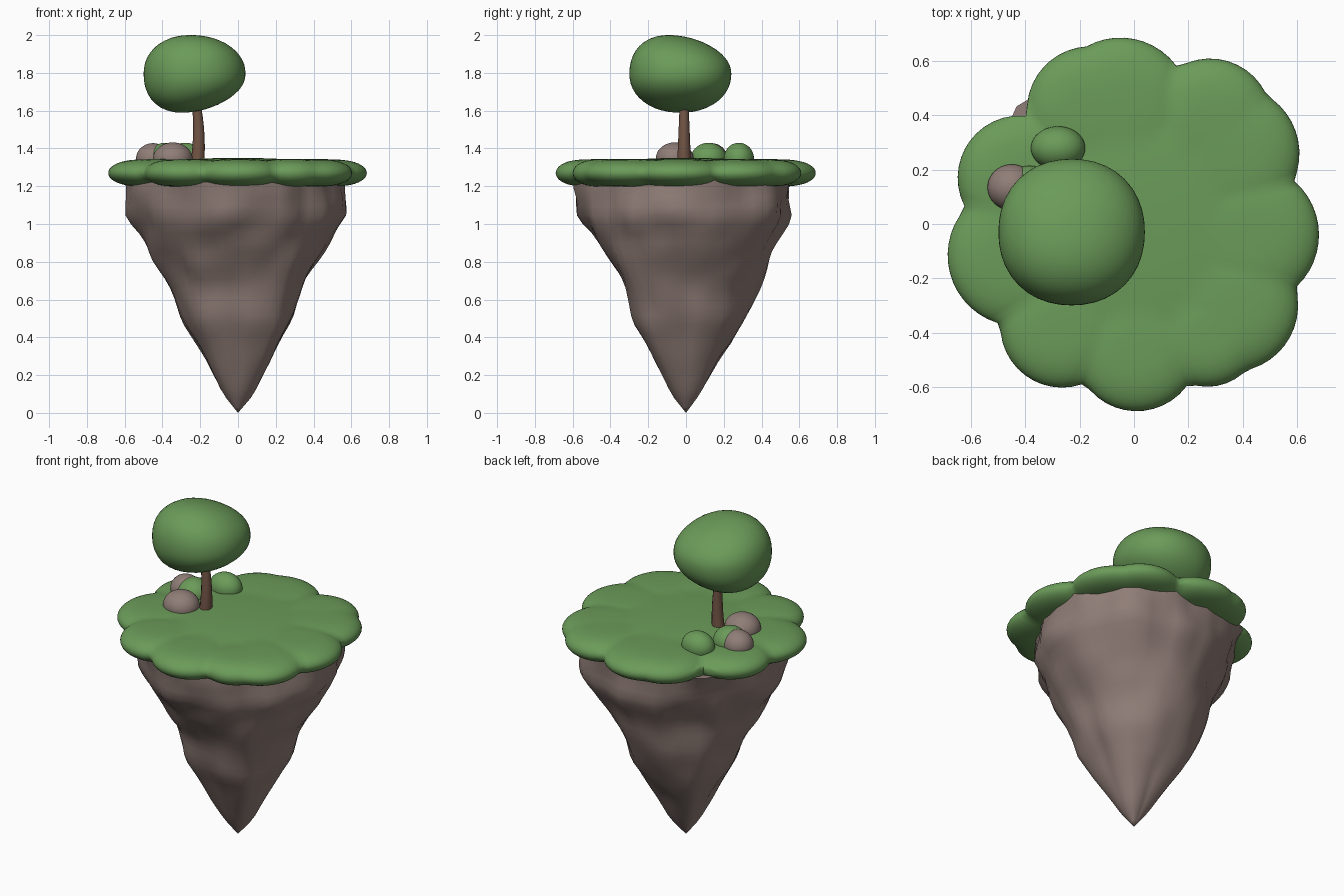
import bpy, bmesh, math
from math import sin, cos, pi, sqrt
from mathutils import Vector, noise

if "Cube" in bpy.data.objects:
    bpy.data.objects.remove(bpy.data.objects["Cube"], do_unlink=True)


def make_material(name, colour):
    mat = bpy.data.materials.new(name)
    mat.use_nodes = True
    mat.diffuse_color = (*colour, 1)
    mat.node_tree.nodes["Principled BSDF"].inputs["Base Color"].default_value = (*colour, 1)
    return mat


LEAF = make_material("leaf green", (0.147, 0.328, 0.10))
STONE = make_material("stone brown", (0.28, 0.207, 0.185))
BARK = make_material("bark brown", (0.17, 0.09, 0.06))


def finish(name, bm, mat, angle=50):
    bmesh.ops.recalc_face_normals(bm, faces=bm.faces)
    mesh = bpy.data.meshes.new(name)
    bm.to_mesh(mesh)
    bm.free()
    mesh.materials.append(mat)
    obj = bpy.data.objects.new(name, mesh)
    bpy.context.collection.objects.link(obj)
    bpy.ops.object.select_all(action='DESELECT')
    obj.select_set(True)
    bpy.context.view_layer.objects.active = obj
    bpy.ops.object.shade_smooth_by_angle(angle=math.radians(angle))
    return obj


def loft(name, point, rings, sides, start, end, mat, angle=50):
    """Skin of rings point(t, azimuth), t from 0 to 1, closed by a pole at each end."""
    bm = bmesh.new()
    first, last = bm.verts.new(start), bm.verts.new(end)
    rows = [[bm.verts.new(point(i / (rings - 1), 2 * pi * j / sides)) for j in range(sides)]
            for i in range(rings)]
    for j in range(sides):
        k = (j + 1) % sides
        bm.faces.new((first, rows[0][k], rows[0][j]))
        bm.faces.new((last, rows[-1][j], rows[-1][k]))
        for a, b in zip(rows, rows[1:]):
            bm.faces.new((a[j], a[k], b[k], b[j]))
    return finish(name, bm, mat, angle)


# Hanging rock: radius at each height, for eight directions starting at +x
HEIGHTS = (0, .1, .3, .48, .68, .87, 1.03, 1.24)
RADII = (
    (0, .085, .18, .26, .345, .46, .57, .57),
    (0, .09, .20, .31, .37, .49, .59, .60),
    (0, .07, .18, .31, .405, .46, .54, .54),
    (0, .08, .23, .35, .41, .43, .52, .61),
    (0, .08, .17, .28, .38, .49, .59, .60),
    (0, .08, .20, .285, .335, .45, .54, .57),
    (0, .08, .17, .26, .325, .43, .57, .61),
    (0, .08, .21, .33, .39, .49, .55, .55),
)


def profile_radius(row, z):
    for k in range(len(HEIGHTS) - 1):
        low, high = HEIGHTS[k], HEIGHTS[k + 1]
        if z <= high:
            return row[k] + (row[k + 1] - row[k]) * (z - low) / (high - low)
    return row[-1]


def rock_point(t, a):
    z = 0.03 + t * 1.21
    s = a / (pi / 4)
    i = int(s) % 8
    f = s - int(s)
    r = profile_radius(RADII[i], z) * (1 - f) + profile_radius(RADII[(i + 1) % 8], z) * f
    bump = noise.noise(Vector((cos(a) * r * 7, sin(a) * r * 7, z * 5)))
    r *= 1 + 0.06 * (bump - 0.1) * min(1, z * 2)
    return r * cos(a), r * sin(a), z


loft("hanging_rock", rock_point, 26, 48, (0, 0, 0), (0, 0, 1.25), STONE, 40)

# Grass cap: overlapping pillowy lobes (x, y, radius) around a broad low dome
LOBES = ((-.05, .43, .257), (-.16, .42, .235), (.28, .38, .23), (.36, .26, .25),
         (.42, -.04, .262), (.36, -.30, .245), (.27, -.40, .20), (.01, -.46, .23),
         (-.265, -.375, .228), (-.425, -.115, .262), (-.42, .17, .23))
GRASS_Z = 1.27


def rim(a):
    best = 0.5
    for x, y, r in LOBES:
        along = x * cos(a) + y * sin(a)
        inside = r * r - x * x - y * y + along * along
        if inside > 0:
            best = max(best, along + sqrt(inside))
    return best


def grass_point(t, a):
    angle = pi * (0.04 + 0.92 * t)
    rho = rim(a) * sin(angle)
    x, y = rho * cos(a), rho * sin(a)
    height = 0.08 * sqrt(max(0, 1 - (rho / 0.62) ** 2))
    for cx, cy, r in LOBES:
        d = ((x - cx) ** 2 + (y - cy) ** 2) / r ** 2
        height = max(height, 0.073 * sqrt(max(0, 1 - d ** 1.7)))
    if abs(t - 0.5) < 1e-6:
        height = 0
    return x, y, GRASS_Z + math.copysign(height, cos(angle))


loft("grass_cap", grass_point, 41, 120, (0, 0, GRASS_Z + .08), (0, 0, GRASS_Z - .08), LEAF, 75)


# Tree trunk: tapered and gently bent
def trunk_point(t, a):
    r = 0.037 - 0.015 * t
    return -.215 + .012 * sin(t * pi) - .01 * t + r * cos(a), -.01 + r * sin(a), 1.31 + .36 * t


loft("tree_trunk", trunk_point, 8, 12, (-.215, -.01, 1.31), (-.225, -.01, 1.67), BARK)


# Rounded blobs for the crown, bushes and boulders
def blob(name, centre, size, mat, shape=None):
    bm = bmesh.new()
    bmesh.ops.create_icosphere(bm, subdivisions=4, radius=1)
    for v in bm.verts:
        p = shape(v.co) if shape else v.co
        v.co = Vector(centre) + Vector([c * s for c, s in zip(p, size)])
    return finish(name, bm, mat, 60)


def crown_shape(p):
    # Slightly boxy, sloping down at the back and up under the left side
    q = p / sum(abs(c) ** 2.15 for c in p) ** (1 / 2.15)
    q.z += 0.22 * q.x * max(0, -q.z) - (0.2 * q.y + 0.06 * q.x) * max(0, q.z)
    return q


blob("tree_crown", (-.23, -.03, 1.795), (.27, .27, .2), LEAF, crown_shape)

blob("back_bush", (-.28, .28, 1.345), (.10, .08, .085), LEAF)
blob("middle_bush", (-.385, .12, 1.345), (.095, .095, .085), LEAF)
blob("side_boulder", (-.45, .135, 1.345), (.09, .085, .083), STONE)
blob("front_boulder", (-.345, -.06, 1.345), (.105, .10, .087), STONE)
